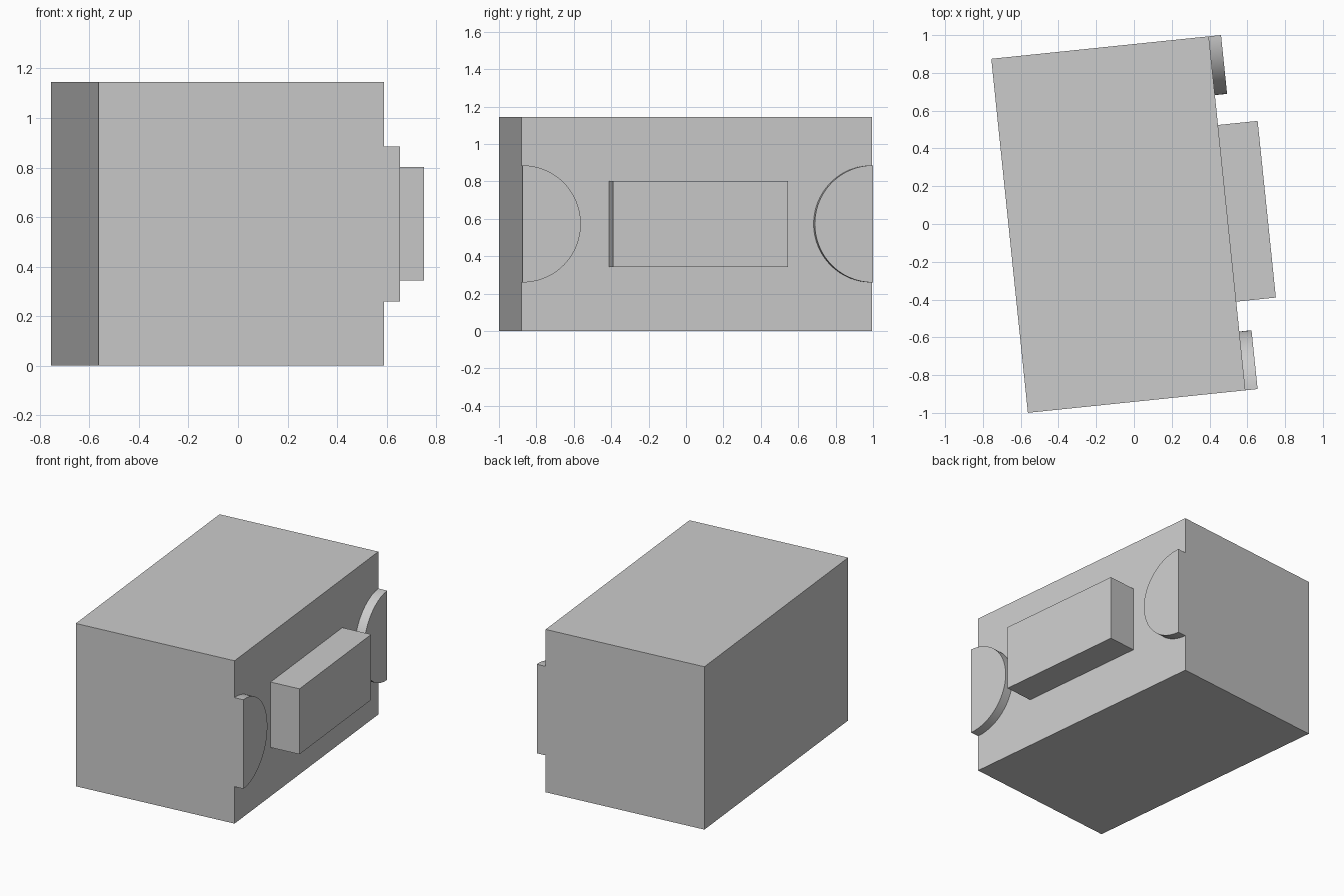
import bpy
import bmesh
from math import cos, sin, pi, radians
from mathutils import Matrix

HALF_W, HALF_L, HEIGHT = 0.579, 0.942, 1.145
MID_Z = HEIGHT / 2
PLACE = Matrix.Translation((-0.083, -0.003, 0)) @ Matrix.Rotation(radians(5.9), 4, "Z")

cube = bpy.data.objects.get("Cube")
if cube:
    bpy.data.objects.remove(cube, do_unlink=True)

# One plain grey for every part
grey = bpy.data.materials.new("plain_grey")
grey.use_nodes = True
colour = (0.6, 0.6, 0.6, 1)
grey.diffuse_color = colour
grey.node_tree.nodes["Principled BSDF"].inputs["Base Color"].default_value = colour


def prism(name, profile, x0, x1, smooth=False):
    """Extrude a (y, z) outline from x0 to x1."""
    bm = bmesh.new()
    base = bm.faces.new([bm.verts.new((x0, y, z)) for y, z in profile])
    ext = bmesh.ops.extrude_face_region(bm, geom=[base], use_keep_orig=True)
    verts = [g for g in ext["geom"] if isinstance(g, bmesh.types.BMVert)]
    bmesh.ops.translate(bm, verts=verts, vec=(x1 - x0, 0, 0))
    bmesh.ops.recalc_face_normals(bm, faces=bm.faces)
    mesh = bpy.data.meshes.new(name)
    bm.to_mesh(mesh)
    bm.free()
    mesh.materials.append(grey)
    obj = bpy.data.objects.new(name, mesh)
    obj.matrix_world = PLACE
    bpy.context.collection.objects.link(obj)
    if smooth:
        bpy.ops.object.select_all(action="DESELECT")
        obj.select_set(True)
        bpy.context.view_layer.objects.active = obj
        bpy.ops.object.shade_smooth_by_angle(angle=radians(30))
    return obj


def rectangle(half_y, z0, z1):
    return [(-half_y, z0), (half_y, z0), (half_y, z1), (-half_y, z1)]


# Main block and the raised panel on its side
prism("main_block", rectangle(HALF_L, 0, HEIGHT), -HALF_W, HALF_W)
prism("side_panel", rectangle(0.47, 0.343, 0.803), HALF_W, HALF_W + 0.211)

# Half discs, flush with both ends of the block
RADIUS, STEPS = 0.313, 48
for name, side in (("front_half_disc", -1), ("back_half_disc", 1)):
    arc = [-pi / 2 + pi * i / STEPS for i in range(STEPS + 1)]
    outline = [(side * (HALF_L - RADIUS * cos(a)), MID_Z + RADIUS * sin(a)) for a in arc]
    prism(name, outline, HALF_W, HALF_W + 0.065, smooth=True)
